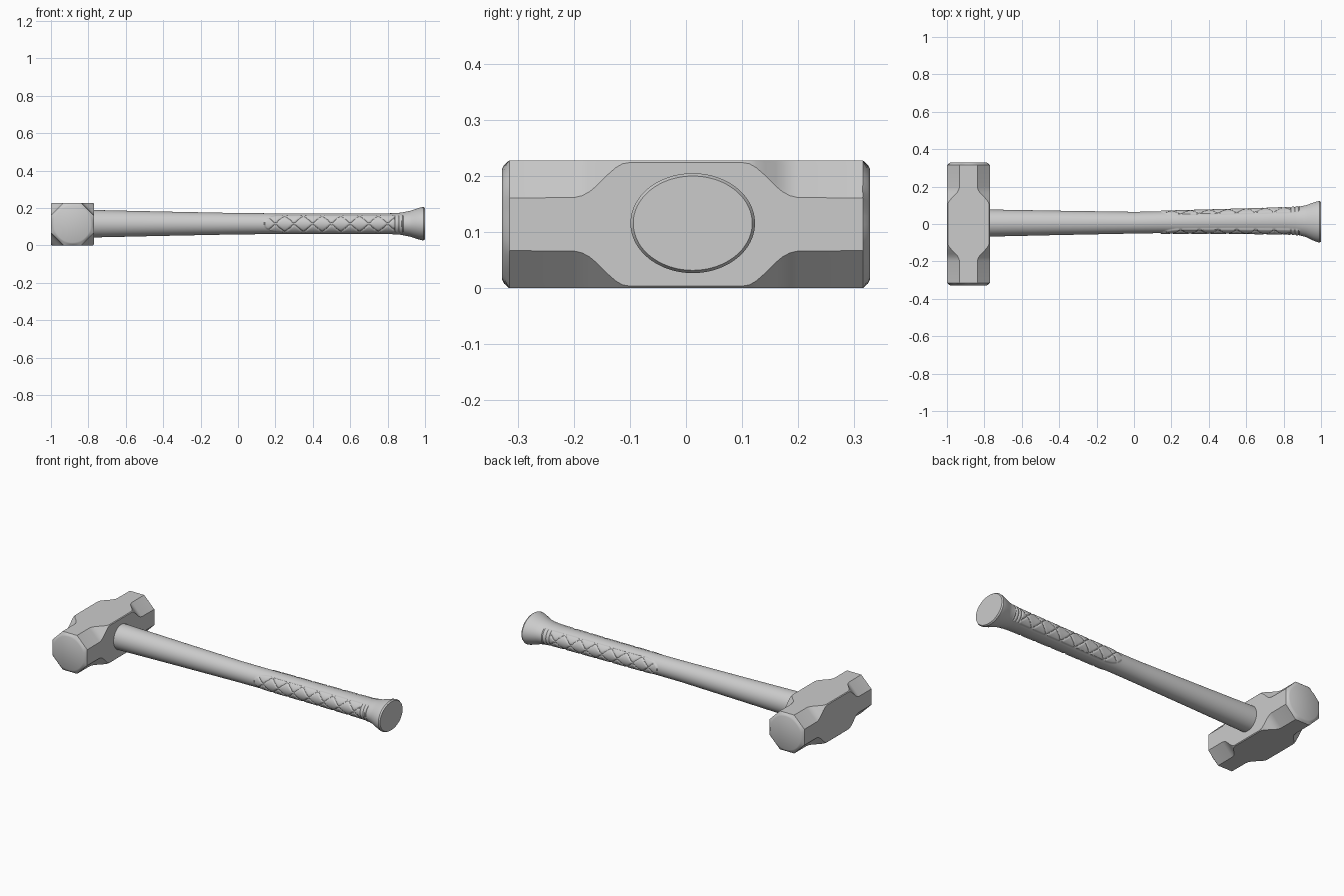
import bpy, math

if "Cube" in bpy.data.objects:
    bpy.data.objects.remove(bpy.data.objects["Cube"])


def loft(name, rings, angle):
    """Skin a list of equal-length closed rings and cap both ends."""
    n = len(rings[0])
    verts = [p for r in rings for p in r]
    faces = []
    for i in range(len(rings) - 1):
        for j in range(n):
            k = (j + 1) % n
            faces.append((i * n + j, i * n + k, (i + 1) * n + k, (i + 1) * n + j))
    faces.append(tuple(reversed(range(n))))
    faces.append(tuple(range((len(rings) - 1) * n, len(rings) * n)))
    mesh = bpy.data.meshes.new(name)
    mesh.from_pydata(verts, [], faces)
    obj = bpy.data.objects.new(name, mesh)
    bpy.context.collection.objects.link(obj)
    bpy.ops.object.select_all(action='DESELECT')
    obj.select_set(True)
    bpy.context.view_layer.objects.active = obj
    bpy.ops.object.shade_smooth_by_angle(angle=math.radians(angle))
    return obj


# Hammer head: square middle whose corners melt into octagonal ends
CX, CZ, H, SUB = -0.885, 0.114, 0.114, 6


def head_ring(y, c, circle=None):
    a = H - c
    octagon = [(H, -a), (H, a), (a, H), (-a, H), (-H, a), (-H, -a), (-a, -H), (a, -H)]
    pts = []
    for i, (u, v) in enumerate(octagon):
        u2, v2 = octagon[(i + 1) % 8]
        for s in range(SUB):
            x, z = u + (u2 - u) * s / SUB, v + (v2 - v) * s / SUB
            if circle:
                k = circle / math.hypot(x, z)
                x, z = x * k, z * k
            pts.append((CX - x, y, CZ + z))
    return pts


# (distance from middle, corner cut, face circle radius)
half = [(0.10, 0.004, None), (0.113, 0.006, None), (0.125, 0.013, None),
        (0.14, 0.026, None), (0.16, 0.046, None), (0.172, 0.056, None),
        (0.185, 0.063, None), (0.20, 0.0665, None), (0.315, 0.067, None),
        (0.324, 0.067, 0.106), (0.328, 0.067, 0.098)]
rings = [head_ring(-y, c, r) for y, c, r in reversed(half)]
rings += [head_ring(y, c, r) for y, c, r in half]
loft("hammer_head", rings, 28)

# Handle: oval sections (x, centre y, half width, half height)
profile = [(-0.80, .005, .073, .074), (-0.40, .006, .065, .065), (0.0, .007, .058, .057),
           (0.13, .009, .058, .056), (0.50, .014, .063, .055), (0.82, .017, .070, .056),
           (0.87, .017, .074, .059), (0.92, .015, .085, .069), (0.96, .013, .102, .082),
           (0.98, .012, .109, .088), (0.992, .012, .111, .089), (1.0, .012, .106, .084)]


def section(x):
    for p, q in zip(profile, profile[1:]):
        if x <= q[0]:
            t = (x - p[0]) / (q[0] - p[0])
            return [a + (b - a) * t for a, b in zip(p[1:], q[1:])]
    return profile[-1][1:]


def groove(f, width):
    """1 at whole numbers of f, fading to 0 within the given width."""
    return max(0.0, 1 - abs(f - round(f)) / width)


def grip_height(x, v):
    """Raised side panels with crossed grooves, plus bars near the flare."""
    spread = 0.95
    if x < 0.24:
        spread *= math.sqrt(max(0.0, 1 - ((0.24 - x) / 0.10) ** 2))
    if not 0.14 < x < 0.89 or abs(v) >= spread:
        return 0.0
    edge = min(1.0, (spread - abs(v)) / 0.1, (0.89 - x) / 0.01)
    if x > 0.83:
        cut = groove(x / 0.02, 0.3)
    else:
        cut = max(groove(x / 0.1 + v / 1.7, 0.08), groove(x / 0.1 - v / 1.7, 0.08))
    return 0.004 * edge - 0.005 * cut * edge


N = 96
xs = [-0.8 + 0.05 * i for i in range(18)]
xs += [0.1 + 0.005 * i for i in range(160)]
xs += [0.9 + 0.01 * i for i in range(10)] + [0.992, 1.0]
rings = []
for x in xs:
    cy, ry, rz = section(x)
    ring = []
    for j in range(N):
        t = 2 * math.pi * j / N
        v = math.asin(max(-1, min(1, math.sin(t))))
        h = grip_height(x, v)
        ring.append((x, cy + (ry + h) * math.cos(t), 0.116 + (rz + h) * math.sin(t)))
    rings.append(ring)
loft("handle", rings, 35)
